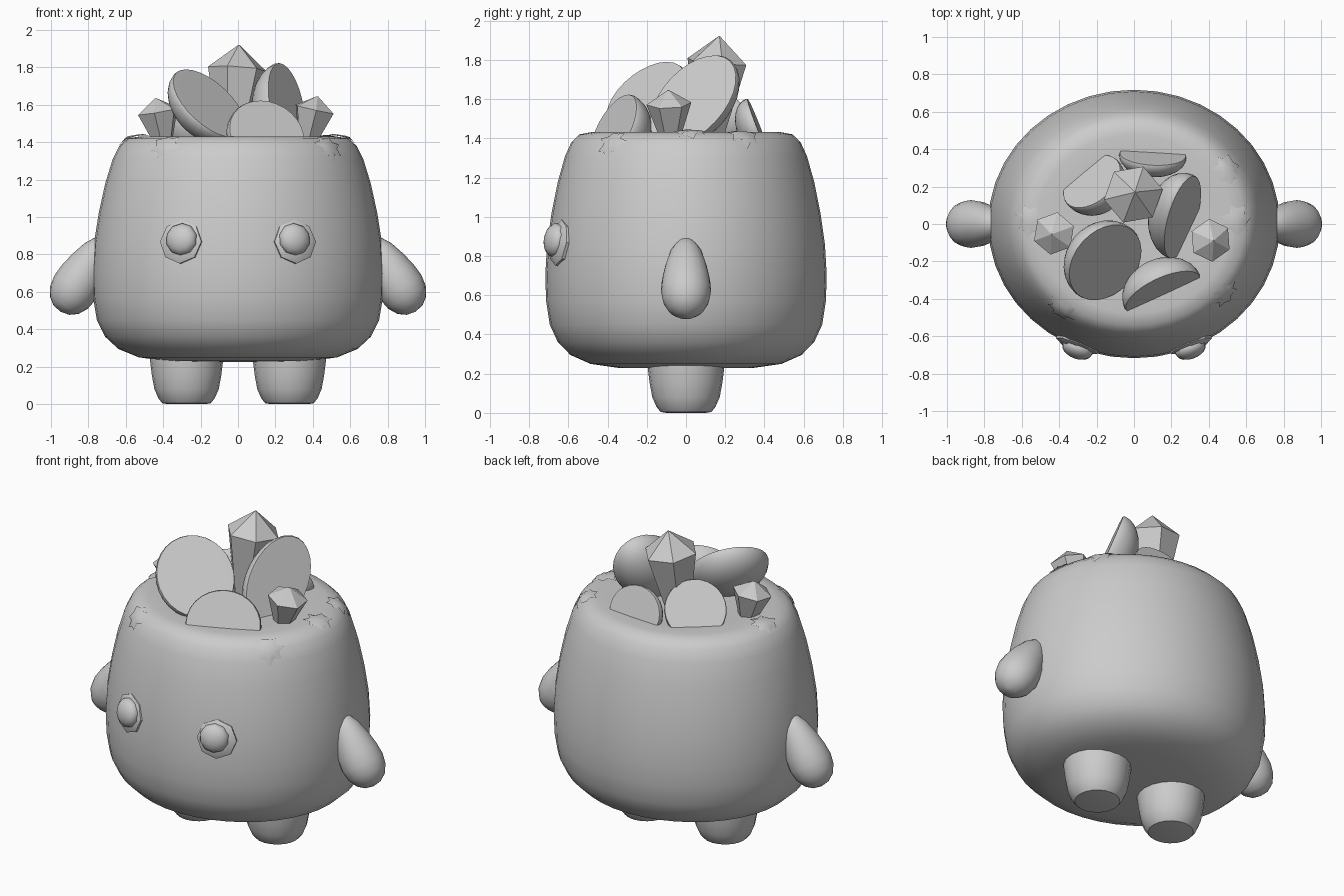
import bpy, bmesh, math, random
from mathutils import Vector, Matrix
from mathutils.bvhtree import BVHTree

random.seed(4)
if "Cube" in bpy.data.objects:
    bpy.data.objects.remove(bpy.data.objects["Cube"])

clay = bpy.data.materials.new("light_grey_clay")
clay.use_nodes = True
GREY = (0.6, 0.6, 0.6, 1)
clay.diffuse_color = GREY
clay.node_tree.nodes["Principled BSDF"].inputs["Base Color"].default_value = GREY


def finish(bm, name, matrix=Matrix(), angle=40):
    """Turn a bmesh into a shaded object."""
    bm.transform(matrix)
    bmesh.ops.recalc_face_normals(bm, faces=bm.faces)
    mesh = bpy.data.meshes.new(name)
    bm.to_mesh(mesh)
    bm.free()
    mesh.materials.append(clay)
    obj = bpy.data.objects.new(name, mesh)
    bpy.context.collection.objects.link(obj)
    bpy.ops.object.select_all(action='DESELECT')
    obj.select_set(True)
    bpy.context.view_layer.objects.active = obj
    bpy.ops.object.shade_smooth_by_angle(angle=math.radians(angle))
    return obj


def lathe(profile, sides):
    """Closed solid of revolution from (radius, height) points."""
    bm = bmesh.new()
    rings = []
    for r, z in profile:
        rings.append([bm.verts.new((r * math.cos(math.tau * i / sides),
                                    r * math.sin(math.tau * i / sides), z))
                      for i in range(sides)])
    for a, b in zip(rings, rings[1:]):
        for i in range(sides):
            j = (i + 1) % sides
            bm.faces.new((a[i], a[j], b[j], b[i]))
    bm.faces.new(rings[0])
    bm.faces.new(rings[-1])
    return bm


def frame(origin, normal, up=(0, 0, 1)):
    """Matrix whose z is the normal and whose y leans along up."""
    z = Vector(normal).normalized()
    x = Vector(up).cross(z).normalized()
    rot = Matrix((x, z.cross(x), z)).transposed().to_4x4()
    return Matrix.Translation(origin) @ rot


# Body: squat tapered pot
body_profile = [(0.02, 0.225), (0.38, 0.23), (0.53, 0.25), (0.64, 0.295), (0.71, 0.36),
                (0.755, 0.45), (0.775, 0.57), (0.78, 0.7), (0.77, 0.86), (0.745, 1.02),
                (0.71, 1.18), (0.67, 1.31), (0.635, 1.38), (0.59, 1.42), (0.52, 1.432),
                (0.4, 1.425), (0.02, 1.42)]
body_bm = lathe(body_profile, 40)
bmesh.ops.scale(body_bm, vec=(1, 0.92, 1), verts=body_bm.verts)
surface = BVHTree.FromBMesh(body_bm)
finish(body_bm, "body", angle=70)

# Legs and arms, one per side
leg_profile = [(0.1, 0), (0.13, 0.005), (0.15, 0.03), (0.172, 0.08), (0.185, 0.15),
               (0.195, 0.23), (0.195, 0.3)]
arm_profile = [(0.002, 0), (0.05, 0.01), (0.09, 0.04), (0.118, 0.09), (0.128, 0.15),
               (0.122, 0.22), (0.105, 0.3), (0.08, 0.38), (0.045, 0.44), (0.002, 0.47)]
for side, label in ((1, "left"), (-1, "right")):
    finish(lathe(leg_profile, 20), label + "_leg", Matrix.Translation((side * 0.275, 0, 0)))
    finish(lathe(arm_profile, 20), label + "_arm",
           frame((side * 0.95, 0, 0.495), (-side * 0.52, 0, 0.85), (0, 1, 0)), 70)

# Eyes: faceted discs with a raised ball
disc_profile = [(0.118, -0.05), (0.118, 0.005), (0.08, 0.025)]
for side, label in ((1, "left"), (-1, "right")):
    spot, normal, _, _ = surface.find_nearest(Vector((side * 0.31, -0.66, 0.87)))
    place = frame(spot, normal)
    finish(lathe(disc_profile, 8), label + "_eye", place, 30)
    ball = bmesh.new()
    bmesh.ops.create_uvsphere(ball, u_segments=10, v_segments=8, radius=0.088)
    bmesh.ops.scale(ball, vec=(1, 1, 0.6), verts=ball.verts)
    finish(ball, label + "_eye_ball", place @ Matrix.Translation((-0.01 * side, 0.01, 0.02)), 60)


# Half ovoid slices with one softly edged flat side
def slice_part(name, origin, normal, up, half_width, half_length, depth):
    bm = bmesh.new()
    bmesh.ops.create_uvsphere(bm, u_segments=28, v_segments=16, radius=1)
    for v in bm.verts:
        x, y, z = v.co
        v.co = (x * half_width, y * half_length,
                min(z, 0.2) * 0.06 if z > 0 else z * depth)
    finish(bm, name, frame(origin, normal, up), 40)


slice_part("tall_slice_right", (-0.16, -0.2, 1.6), (0.55, -0.48, 0.66), (0, 0, 1), 0.23, 0.25, 0.16)
slice_part("tall_slice_left", (0.25, 0.04, 1.59), (0.8, -0.38, 0.32), (0.1, 0.6, 0.7), 0.19, 0.28, 0.17)
slice_part("front_slice", (0.15, -0.36, 1.44), (0.38, -0.82, 0.42), (0, 0, 1), 0.22, 0.2, 0.17)
slice_part("back_right_slice", (-0.22, 0.22, 1.5), (-0.5, 0.6, 0.6), (0, 0, 1), 0.18, 0.18, 0.17)
slice_part("back_slice", (0.1, 0.36, 1.45), (0.05, 0.9, 0.35), (0, 0, 1), 0.18, 0.16, 0.1)


# Crystals: flared faceted stems with pointed caps
def crystal(name, base, tip, radius, cap, sides, turn):
    axis = Vector(tip) - Vector(base)
    length = axis.length
    bm = lathe([(radius * 0.45, 0), (radius, length - cap), (0.004, length)], sides)
    place = frame(base, axis, (0, 1, 0)) @ Matrix.Rotation(math.radians(turn), 4, 'Z')
    finish(bm, name, place, 25)


crystal("tall_crystal", (-0.03, 0.12, 1.4), (0.005, 0.17, 1.92), 0.16, 0.13, 6, 10)
crystal("right_crystal", (-0.4, -0.04, 1.4), (-0.44, -0.055, 1.635), 0.115, 0.07, 6, 20)
crystal("left_crystal", (0.37, -0.08, 1.4), (0.425, -0.09, 1.645), 0.115, 0.07, 6, 35)

# Moss patches: ragged stars laid over the shoulder of the pot
patches = [(0.5, 0.29, 1.42), (0.55, 0.02, 1.43), (0.49, -0.38, 1.38),
           (-0.4, -0.47, 1.39), (-0.56, 0.02, 1.43)]
for n, point in enumerate(patches):
    spot, normal, _, _ = surface.find_nearest(Vector(point))
    place = frame(spot, normal, (0.3, 1, 0.2))
    bm = bmesh.new()
    rings = []
    for share in (0.5, 1):
        ring = []
        for i in range(14):
            reach = (0.095 if i % 2 else 0.06) * random.uniform(0.85, 1.1)
            a = math.tau * i / 14
            p = place @ Vector((reach * share * math.cos(a), reach * share * math.sin(a), 0))
            hit, out, _, _ = surface.find_nearest(p)
            ring.append(bm.verts.new(hit + out * (0.012 if share < 1 else 0.006)))
        rings.append(ring)
    bm.faces.new(rings[0])
    for i in range(14):
        j = (i + 1) % 14
        bm.faces.new((rings[0][i], rings[1][i], rings[1][j], rings[0][j]))
    finish(bm, "moss_patch_%d" % (n + 1), angle=60)
